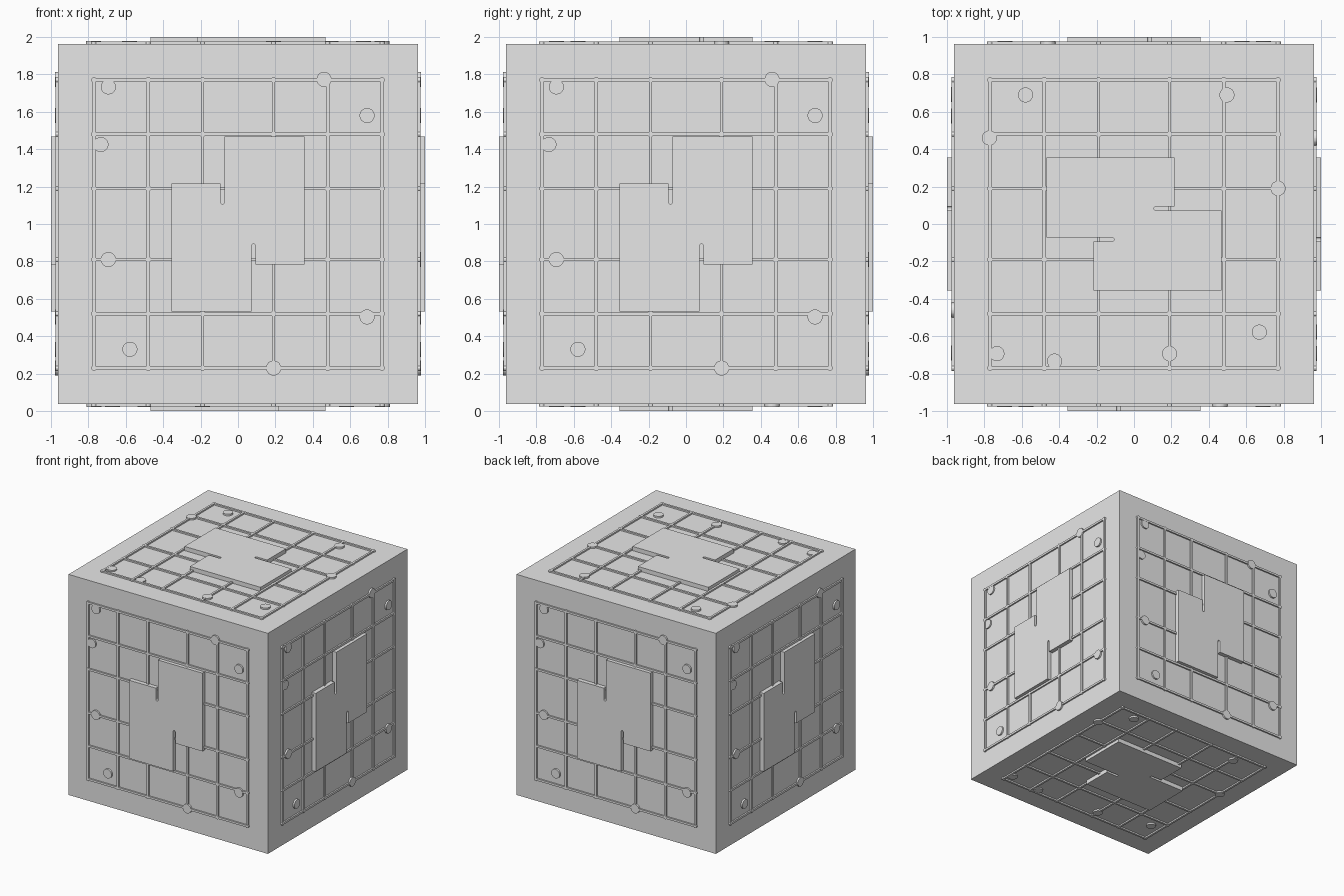
import bpy, bmesh, math
from mathutils import Matrix, Vector

cube = bpy.data.objects.get("Cube")
if cube:
    bpy.data.objects.remove(cube, do_unlink=True)

GREY = (0.8, 0.8, 0.8, 1.0)
mat = bpy.data.materials.new("light_grey")
mat.use_nodes = True
mat.diffuse_color = GREY
mat.node_tree.nodes["Principled BSDF"].inputs["Base Color"].default_value = GREY

HALF = 0.963      # half side of the body
SINK = 0.01       # how far the relief sits inside the body
BAR, NODE, STUD, PLATE = 0.976, 0.9765, 0.9775, 1.0   # top levels of the relief
LINES = (-0.77, -0.48, -0.19, 0.19, 0.48, 0.77)
STUDS = [(0.46, 0.773), (0.69, 0.58), (-0.693, -0.19),
         (0.69, -0.497), (-0.578, -0.67), (0.19, -0.77)]
LOW_STUDS = [(-0.693, 0.733), (-0.733, 0.425)]


def prism(bm, outline, top):
    """Raise a closed 2D outline from just inside the body to a level."""
    face = bm.faces.new([bm.verts.new((u, v, HALF - SINK)) for u, v in outline])
    geo = bmesh.ops.extrude_face_region(bm, geom=[face])["geom"]
    moved = [g for g in geo if isinstance(g, bmesh.types.BMVert)]
    bmesh.ops.translate(bm, verts=moved, vec=(0, 0, top - HALF + SINK))


def rect(bm, u0, v0, u1, v1, top):
    prism(bm, [(u0, v0), (u1, v0), (u1, v1), (u0, v1)], top)


def disc(bm, u, v, radius, top, sides):
    ring = [math.tau * i / sides for i in range(sides)]
    prism(bm, [(u + radius * math.cos(a), v + radius * math.sin(a)) for a in ring], top)


def grid(bm):
    end, w = 0.77, 0.009
    for c in LINES:
        rect(bm, c - w, -end, c + w, end, BAR)
        rect(bm, -end, c - w, end, c + w, BAR)
    for u in LINES:
        for v in LINES:
            if abs(u) > 0.4 or abs(v) > 0.4:
                disc(bm, u, v, 0.015, NODE, 12)


def studs(bm):
    for u, v in STUDS:
        disc(bm, u, v, 0.04, STUD, 32)
    for u, v in LOW_STUDS:
        disc(bm, u, v, 0.04, BAR - 0.001, 32)


def plate(bm):
    # Half the outline with its round-ended slot, then the same turned half way
    r, slot = 0.011, Vector((-0.083, 0.118))
    half = [(-0.355, 0.216), (slot.x - r, 0.216)]
    for i in range(9):
        a = math.pi * (1 + i / 8)
        half.append((slot.x + r * math.cos(a), slot.y + r * math.sin(a)))
    half += [(slot.x + r, 0.467), (0.355, 0.467)]
    prism(bm, half + [(-u, -v) for u, v in half], PLATE)


def finish(name, bm, matrix):
    bmesh.ops.recalc_face_normals(bm, faces=bm.faces)
    bm.transform(Matrix.Translation((0, 0, 1)) @ matrix)
    mesh = bpy.data.meshes.new(name)
    bm.to_mesh(mesh)
    bm.free()
    mesh.materials.append(mat)
    obj = bpy.data.objects.new(name, mesh)
    bpy.context.scene.collection.objects.link(obj)


# Body
body = bmesh.new()
bmesh.ops.create_cube(body, size=2 * HALF)
finish("body", body, Matrix())

# Turns that carry the relief onto each side
def turn(degrees, axis):
    return Matrix.Rotation(math.radians(degrees), 4, axis)

sides = {name: turn(90 * i, "Z") @ turn(90, "X")
         for i, name in enumerate(("front", "left", "back", "right"))}
sides["top"] = turn(90, "Z")
sides["bottom"] = turn(180, "Y") @ turn(90, "Z")

# Grid bars, studs and slotted plate on every side
for side, matrix in sides.items():
    for part, build in (("grid", grid), ("studs", studs), ("plate", plate)):
        bm = bmesh.new()
        build(bm)
        finish(f"{side}_{part}", bm, matrix)
